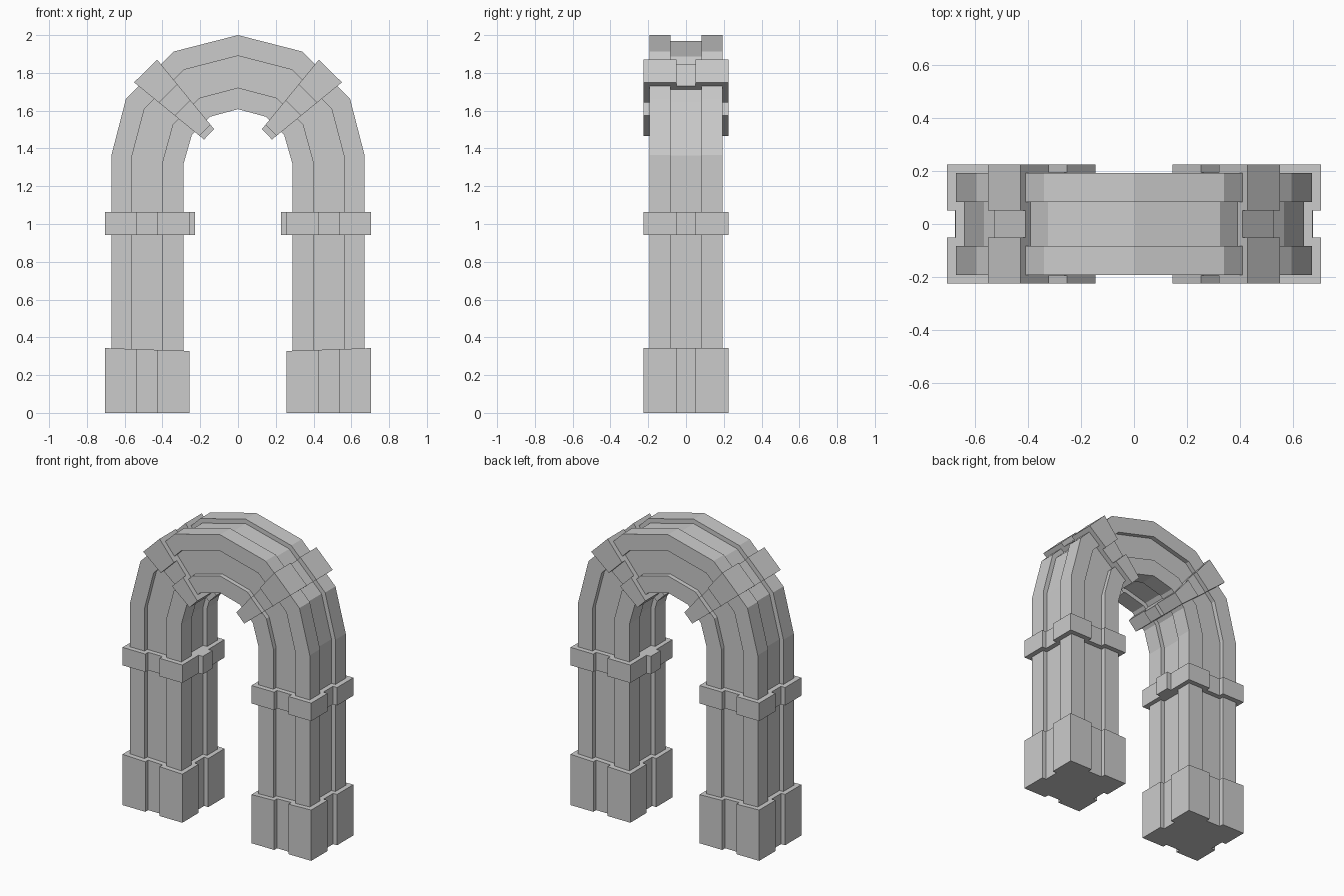
import bpy, bmesh

if "Cube" in bpy.data.objects:
    bpy.data.objects.remove(bpy.data.objects["Cube"])


def section(hy, gy, g0, g1, depth, span, inner=-1):
    """Notched square outline as (fraction from outer to inner edge, y).
    inner=-1 gives a groove on the inner side, inner=1 a raised nub."""
    d = depth / span
    e = 1 + inner * d
    half = [(d, gy), (0, gy), (0, hy), (g0, hy), (g0, hy - depth),
            (g1, hy - depth), (g1, hy), (1, hy), (1, gy), (e, gy)]
    return half + [(u, -y) for u, y in reversed(half)]


def loft(name, outline, stations, mirror=False):
    """Skin the outline through stations of (outer xz, inner xz)."""
    bm = bmesh.new()
    rings = []
    for (ox, oz), (ix, iz) in stations:
        rings.append([bm.verts.new((ox + (ix - ox) * u, y, oz + (iz - oz) * u))
                      for u, y in outline])
    n = len(outline)
    for a, b in zip(rings, rings[1:]):
        for i in range(n):
            j = (i + 1) % n
            bm.faces.new((a[i], a[j], b[j], b[i]))
    bm.faces.new(rings[0])
    bm.faces.new(rings[-1][::-1])
    bmesh.ops.recalc_face_normals(bm, faces=bm.faces)
    mesh = bpy.data.meshes.new(name)
    bm.to_mesh(mesh)
    bm.free()
    obj = bpy.data.objects.new(name, mesh)
    bpy.context.collection.objects.link(obj)
    if mirror:
        obj.modifiers.new("Mirror", "MIRROR").use_mirror_merge = False
    return obj


# Continuous grooved shaft: up one leg, over the crown, down the other
half = [((-0.67, 0.30), (-0.288, 0.30)),
        ((-0.67, 1.365), (-0.288, 1.32)),
        ((-0.593, 1.663), (-0.245, 1.47)),
        ((-0.34, 1.913), (-0.148, 1.568))]
crown = [((0, 2.0), (0, 1.608))]
other = [((-o[0], o[1]), (-i[0], i[1])) for o, i in reversed(half)]
loft("arch_shaft", section(0.192, 0.082, 0.28, 0.71, 0.03, 0.385),
     half + crown + other)

# Plinth blocks at the feet
loft("foot_blocks", section(0.225, 0.051, 0.38, 0.62, 0.03, 0.445),
     [((-0.704, 0), (-0.258, 0)), ((-0.704, 0.343), (-0.258, 0.328))], True)

# Bands around the legs and angled bands on the curve, with inner nubs
band = section(0.225, 0.051, 0.38, 0.62, 0.031, 0.445, inner=1)
loft("leg_bands", band,
     [((-0.704, 0.943), (-0.258, 0.943)), ((-0.704, 1.064), (-0.258, 1.064))], True)
loft("curve_bands", band,
     [((-0.55, 1.75), (-0.204, 1.467)), ((-0.428, 1.87), (-0.146, 1.526))], True)
